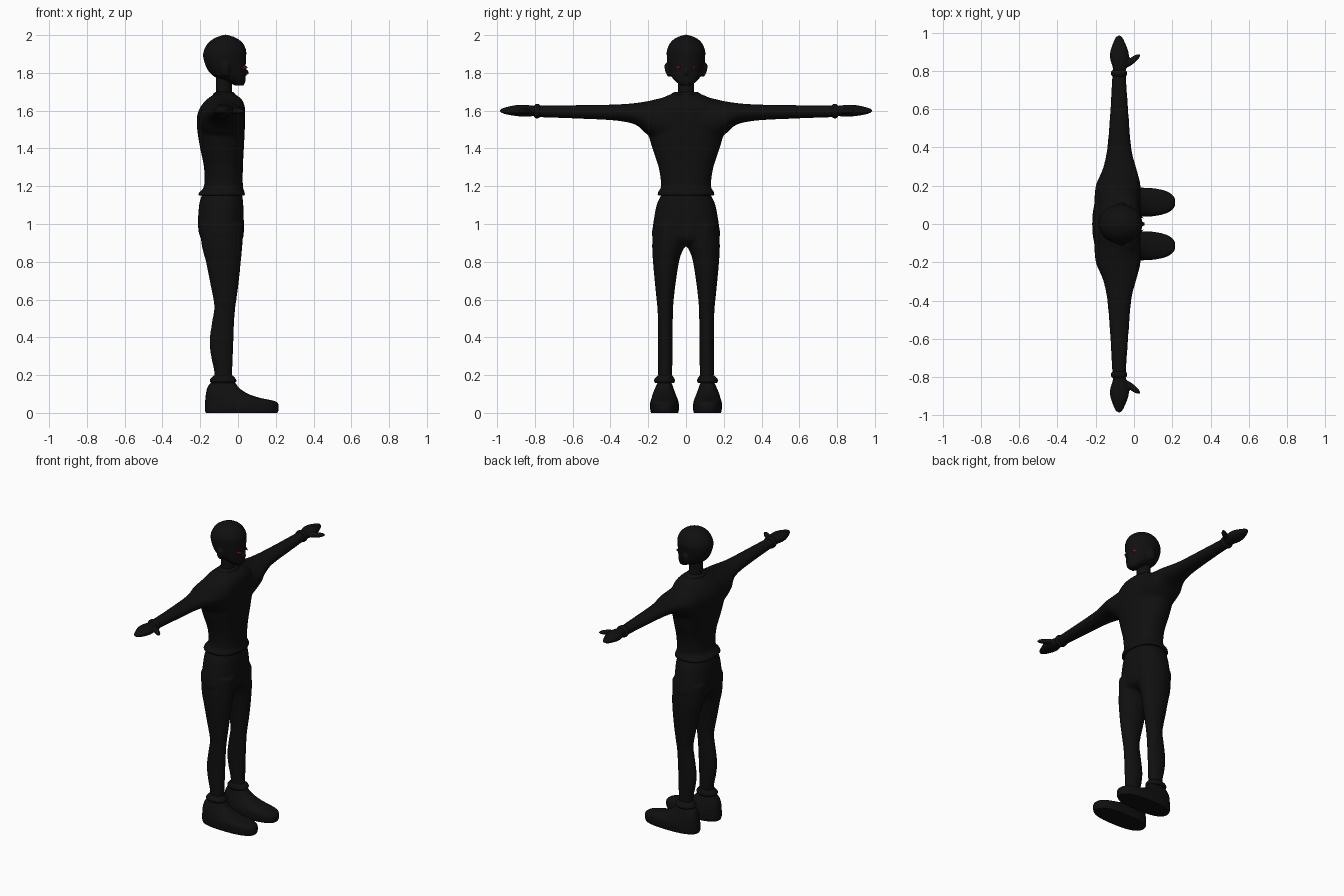
import bpy, bmesh, math
from mathutils import Matrix, Vector


def material(name, color):
    m = bpy.data.materials.new(name)
    m.diffuse_color = (*color, 1)
    return m


BLACK = material("matte black", (0.005, 0.005, 0.005))
RED = material("dark red", (0.15, 0.004, 0.006))


def smooth_rings(rings, steps):
    """Catmull-Rom interpolation between rings of (t, a0, a1, b0, b1)."""
    out = []
    for i in range(len(rings) - 1):
        p0, p1 = rings[max(i - 1, 0)], rings[i]
        p2, p3 = rings[i + 1], rings[min(i + 2, len(rings) - 1)]
        for s in range(steps):
            u = s / steps
            out.append([0.5 * (2 * b + (c - a) * u + (2 * a - 5 * b + 4 * c - d) * u * u
                               + (3 * b - a - 3 * c + d) * u ** 3)
                        for a, b, c, d in zip(p0, p1, p2, p3)])
    return out + [list(rings[-1])]


def loft(bm, rings, axis="z", power=2.0, steps=4, sides=40):
    """Skin through rings given as ranges; axis z uses x,y ranges, axis y uses x,z."""
    loops = []
    for t, a0, a1, b0, b1 in smooth_rings(rings, steps):
        loop = []
        for k in range(sides):
            c, s = math.cos(2 * math.pi * k / sides), math.sin(2 * math.pi * k / sides)
            a = (a0 + a1) / 2 + (a1 - a0) / 2 * math.copysign(abs(c) ** (2 / power), c)
            b = (b0 + b1) / 2 + (b1 - b0) / 2 * math.copysign(abs(s) ** (2 / power), s)
            loop.append(bm.verts.new((a, b, t) if axis == "z" else (a, t, b)))
        loops.append(loop)
    for l0, l1 in zip(loops, loops[1:]):
        for k in range(sides):
            j = (k + 1) % sides
            bm.faces.new((l0[k], l0[j], l1[j], l1[k]))
    bm.faces.new(loops[0])
    bm.faces.new(loops[-1])


def ellipsoid(bm, loc, radii, rot=(0, 0, 0)):
    turn = Matrix.LocRotScale(Vector(loc), None, None)
    for ang, ax in zip(rot, "XYZ"):
        turn = turn @ Matrix.Rotation(math.radians(ang), 4, ax)
    bmesh.ops.create_uvsphere(bm, u_segments=24, v_segments=14, radius=1,
                              matrix=turn @ Matrix.Diagonal((*radii, 1)))


def finish(name, bm, mat=BLACK, mirror=False, voxel=0, relax=4):
    bmesh.ops.recalc_face_normals(bm, faces=bm.faces)
    me = bpy.data.meshes.new(name)
    bm.to_mesh(me)
    bm.free()
    me.materials.append(mat)
    ob = bpy.data.objects.new(name, me)
    bpy.context.collection.objects.link(ob)
    if mirror:
        m = ob.modifiers.new("mirror", "MIRROR")
        m.use_axis = (False, True, False)
        m.use_mirror_merge = False
    if voxel:
        r = ob.modifiers.new("fuse", "REMESH")
        r.mode, r.voxel_size, r.use_smooth_shade = "VOXEL", voxel, True
        s = ob.modifiers.new("relax", "SMOOTH")
        s.factor, s.iterations = 0.5, relax
    bpy.ops.object.select_all(action="DESELECT")
    ob.select_set(True)
    bpy.context.view_layer.objects.active = ob
    bpy.ops.object.shade_smooth_by_angle(angle=math.radians(50))
    return ob


# sweater: torso and both sleeves fused
bm = bmesh.new()
loft(bm, [(1.15, -.213, .037, -.152, .152), (1.165, -.208, .036, -.152, .152),
          (1.20, -.180, .026, -.132, .132), (1.30, -.180, .026, -.145, .145),
          (1.40, -.200, .031, -.178, .178), (1.50, -.216, .036, -.205, .205),
          (1.57, -.217, .037, -.210, .210), (1.62, -.198, .036, -.195, .195),
          (1.66, -.165, .020, -.140, .140), (1.69, -.120, -.02, -.075, .075)], power=2.3)
half = [(.80, -.113, -.044, 1.566, 1.627), (.60, -.124, -.030, 1.559, 1.629),
        (.40, -.140, -.014, 1.550, 1.632), (.30, -.160, .010, 1.536, 1.637),
        (.25, -.180, .024, 1.515, 1.643), (.20, -.200, .034, 1.470, 1.651),
        (.10, -.208, .034, 1.420, 1.670)]
loft(bm, [(-r[0], *r[1:]) for r in half] + half[::-1], axis="y")
finish("sweater", bm, voxel=0.009, relax=5)

# collar ring
bm = bmesh.new()
loft(bm, [(1.675, -.135, -.010, -.080, .080), (1.688, -.132, -.014, -.079, .079),
          (1.698, -.122, -.024, -.062, .062)])
finish("collar", bm)

# sleeve cuffs
bm = bmesh.new()
loft(bm, [(.772, -.113, -.042, 1.566, 1.629), (.782, -.120, -.037, 1.560, 1.635),
          (.796, -.120, -.037, 1.560, 1.635), (.804, -.112, -.044, 1.568, 1.627)], axis="y")
finish("sleeve_cuffs", bm, mirror=True)

# mitten-shaped hands with thumbs
bm = bmesh.new()
loft(bm, [(.78, -.105, -.050, 1.574, 1.622), (.82, -.112, -.038, 1.570, 1.628),
          (.87, -.126, -.026, 1.569, 1.631), (.91, -.122, -.032, 1.573, 1.628),
          (.95, -.108, -.048, 1.580, 1.619), (.975, -.096, -.060, 1.588, 1.611),
          (.987, -.082, -.074, 1.597, 1.603)], axis="y")
ellipsoid(bm, (-.012, .852, 1.598), (.056, .017, .016), (0, 0, 38))
finish("hands", bm, mirror=True, voxel=0.005, relax=4)

# trousers: hips and both legs fused
bm = bmesh.new()
loft(bm, [(1.17, -.185, .020, -.125, .125), (1.14, -.196, .024, -.138, .138),
          (1.10, -.206, .028, -.156, .156), (1.00, -.212, .031, -.174, .174),
          (.93, -.200, .028, -.178, .178), (.90, -.160, .005, -.130, .130),
          (.883, -.110, -.040, -.060, .060)], power=2.2)
leg = [(1.00, -.205, .028, -.005, .172), (.90, -.194, .024, .000, .179),
       (.85, -.184, .020, .022, .178), (.80, -.170, .015, .037, .175),
       (.70, -.150, .005, .053, .166), (.60, -.130, -.008, .065, .156),
       (.55, -.126, -.015, .068, .151), (.48, -.138, -.020, .070, .149),
       (.38, -.151, -.024, .070, .149), (.30, -.143, -.027, .071, .149),
       (.22, -.126, -.030, .073, .148), (.15, -.124, -.030, .074, .146)]
loft(bm, leg)
loft(bm, [(t, a0, a1, -b1, -b0) for t, a0, a1, b0, b1 in leg])
finish("trousers", bm, voxel=0.009, relax=4)

# ankle cuffs
bm = bmesh.new()
loft(bm, [(.158, -.140, -.016, .064, .162), (.168, -.149, -.009, .059, .169),
          (.180, -.146, -.012, .061, .167), (.198, -.128, -.028, .072, .150)])
finish("ankle_cuffs", bm, mirror=True)

# shoes
bm = bmesh.new()
loft(bm, [(.0, -.170, .208, .042, .185), (.015, -.175, .214, .038, .189),
          (.045, -.175, .214, .038, .190), (.062, -.174, .195, .041, .188),
          (.08, -.172, .115, .047, .182), (.10, -.170, .055, .055, .176),
          (.13, -.163, .008, .066, .164), (.155, -.148, -.012, .075, .152),
          (.170, -.120, -.035, .085, .138)], power=2.5)
finish("shoes", bm, mirror=True)

# neck
bm = bmesh.new()
loft(bm, [(1.66, -.120, -.030, -.046, .046), (1.72, -.117, -.033, -.043, .043),
          (1.82, -.118, -.030, -.045, .045)])
finish("neck", bm)

# head with nose and ears fused
bm = bmesh.new()
loft(bm, [(1.732, -.015, .028, -.025, .025), (1.75, -.050, .038, -.050, .050),
          (1.78, -.125, .040, -.077, .077), (1.82, -.163, .040, -.092, .092),
          (1.88, -.184, .043, -.101, .101), (1.92, -.180, .043, -.101, .101),
          (1.96, -.157, .024, -.083, .083), (1.985, -.122, -.010, -.054, .054),
          (1.997, -.090, -.042, -.022, .022), (2.003, -.070, -.062, -.004, .004)])
ellipsoid(bm, (.034, 0, 1.808), (.027, .013, .015), (0, 25, 0))
for side in (-1, 1):
    ellipsoid(bm, (-.065, side * .098, 1.815), (.024, .013, .038), (side * -15, 0, 0))
finish("head", bm, voxel=0.006, relax=3)

# eyes
bm = bmesh.new()
ellipsoid(bm, (.024, .045, 1.830), (.006, .018, .010), (8, 0, 30))
bm.transform(Matrix.Diagonal((1, 1, 1, 1)))
for v in bm.verts:
    # almond tilt is kept; eyes follow the curve of the face
    v.co.x -= (v.co.y - .045) * 1.1
finish("eyes", bm, RED, mirror=True)
